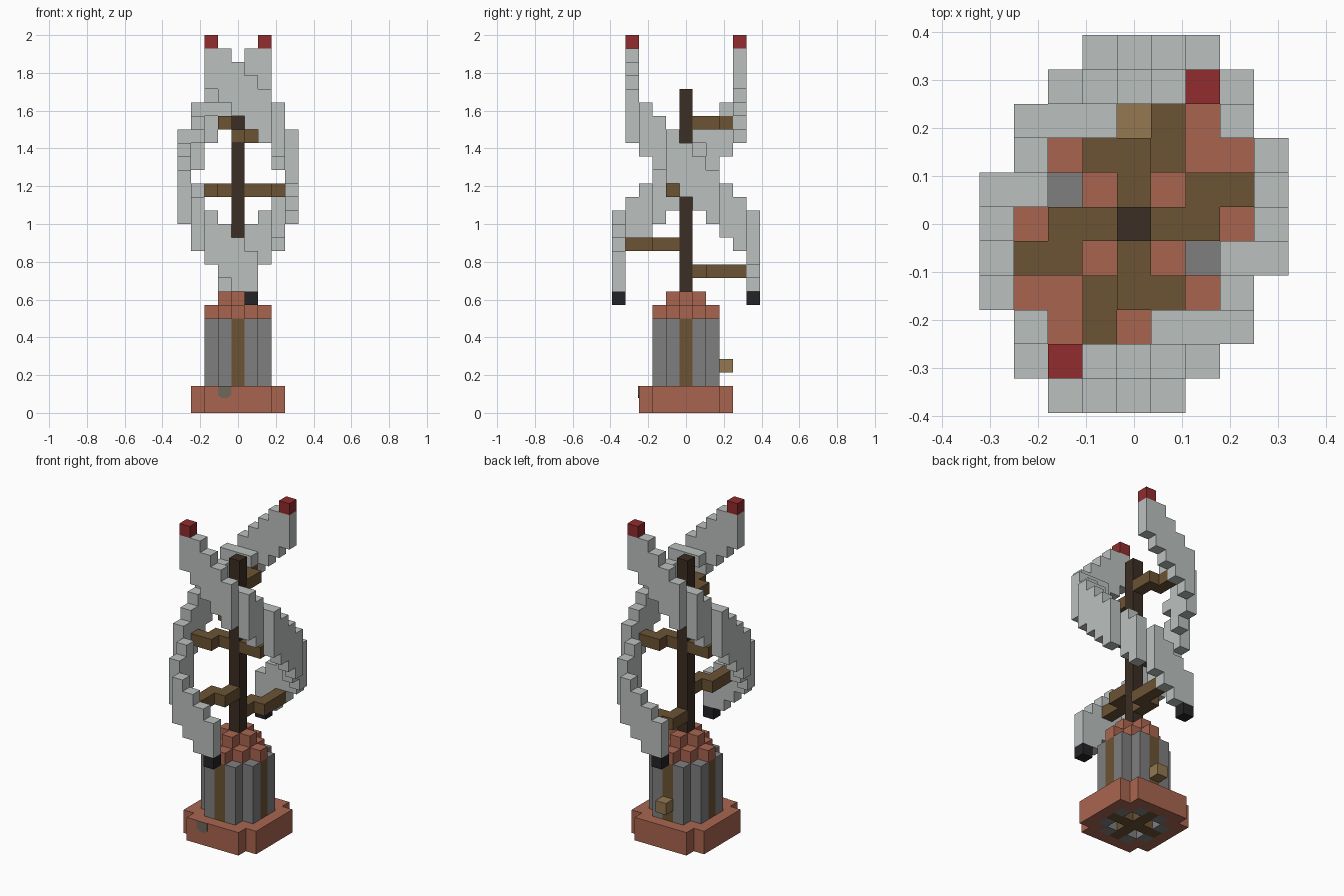
import bpy
import bmesh
from mathutils import Matrix, Vector

cube = bpy.data.objects.get("Cube")
if cube:
    bpy.data.objects.remove(cube, do_unlink=True)

V = 2 / 28  # edge of one block


def material(name, rgb):
    lin = [((c / 255 + 0.055) / 1.055) ** 2.4 for c in rgb] + [1]
    m = bpy.data.materials.new(name)
    m.use_nodes = True
    m.diffuse_color = lin
    m.node_tree.nodes["Principled BSDF"].inputs["Base Color"].default_value = lin
    return m


PALE = material("pale grey", (187, 192, 191))
STONE = material("stone grey", (127, 127, 127))
CLAY = material("terracotta", (169, 101, 79))
BROWN = material("wood brown", (107, 83, 52))
DARK = material("dark wood", (60, 46, 36))
RED = material("red", (145, 44, 46))
BLACK = material("black", (36, 36, 39))
TAN = material("tan wood", (147, 120, 80))
TAUPE = material("taupe", (112, 104, 90))


def finish(name, bm, mat):
    mesh = bpy.data.meshes.new(name)
    bm.to_mesh(mesh)
    bm.free()
    mesh.materials.append(mat)
    ob = bpy.data.objects.new(name, mesh)
    bpy.context.collection.objects.link(ob)
    return ob


def blocks(name, mat, columns):
    """One object from block columns given as (x, y, bottom, top)."""
    bm = bmesh.new()
    for x, y, lo, hi in columns:
        place = Matrix.Translation(Vector((x, y, (lo + hi) / 2)) * V)
        size = Matrix.Diagonal((V, V, (hi - lo) * V, 1))
        bmesh.ops.create_cube(bm, size=1, matrix=place @ size)
    return finish(name, bm, mat)


def disc(r, limit):
    """Grid cells within r whose summed distance is at most the limit."""
    span = range(-r, r + 1)
    return [(x, y) for x in span for y in span if abs(x) + abs(y) <= limit]


# Plinth: square without corners, around the tower
tower = disc(2, 3)
blocks("plinth", CLAY, [(x, y, 0, 2) for x, y in disc(3, 5) if (x, y) not in tower])

# Tower: stone corners and crossed wooden walls, hollow between
blocks("tower_wood", BROWN, [(x, y, 0, 7) for x, y in tower if x * y == 0])
blocks("tower_stone", STONE, [(x, y, 0, 7) for x, y in tower if abs(x * y) == 2])

# Stepped roof and mast
blocks("roof_lower", CLAY, [(x, y, 7, 8) for x, y in disc(2, 2)])
blocks("roof_upper", CLAY, [(x, y, 8, 9) for x, y in disc(1, 1)])
blocks("mast", DARK, [(0, 0, 9, 24)])

# Peg on the back wall
blocks("back_peg", TAN, [(0, 3, 3, 4)])

# Small plate on the plinth front
bm = bmesh.new()
shape = [(-1.5, 2), (-1.5, 1.3), (-1.2, 1.1), (-0.8, 1.1), (-0.5, 1.3), (-0.5, 2)]
face = bm.faces.new([bm.verts.new((x * V, -3.5 * V, z * V)) for x, z in shape])
out = bmesh.ops.extrude_face_region(bm, geom=[face])
bmesh.ops.translate(bm, vec=(0, -0.003, 0),
                    verts=[g for g in out["geom"] if isinstance(g, bmesh.types.BMVert)])
bmesh.ops.recalc_face_normals(bm, faces=bm.faces)
finish("front_plate", bm, TAUPE)

# Helical blades: each step along the path rises one block
path = [(1, -5), (0, -5), (-1, -5), (-2, -5), (-3, -4), (-3, -3), (-4, -2), (-4, -1),
        (-4, 0), (-4, 1), (-3, 2), (-3, 3), (-2, 4), (-1, 4), (0, 4), (1, 4), (2, 4)]
inner = [(-3, 1, 20, 21), (-2, 3, 22, 23), (-1, 3, 22, 23)]

# Arms from mast to blade: cells, with one height per side
low_arm = [(0, -1), (0, -2), (-1, -2), (-1, -3), (-1, -4)]
mid_arm = [(-1, 0), (-2, 0), (-2, -1), (-3, -1)]
top_arm = [(0, 1), (0, 2), (-1, 2), (-1, 3)]

for side, s, heights in (("right", 1, (12, 16, 21)), ("left", -1, (10, 16, 20))):
    body = []
    for i, (x, y) in enumerate(path):
        lo, hi = 8 + i, 12 + i
        if i == 0:
            blocks(side + "_blade_foot", BLACK, [(s * x, s * y, lo, lo + 1)])
            lo += 1
        if i == len(path) - 1:
            blocks(side + "_blade_tip", RED, [(s * x, s * y, hi - 1, hi)])
            hi -= 1
        body.append((s * x, s * y, lo, hi))
    body += [(s * x, s * y, lo, hi) for x, y, lo, hi in inner]
    blocks(side + "_blade", PALE, body)
    for label, arm, z in zip(("low", "middle", "top"), (low_arm, mid_arm, top_arm), heights):
        blocks(f"{side}_{label}_arm", BROWN, [(s * x, s * y, z, z + 1) for x, y in arm])
